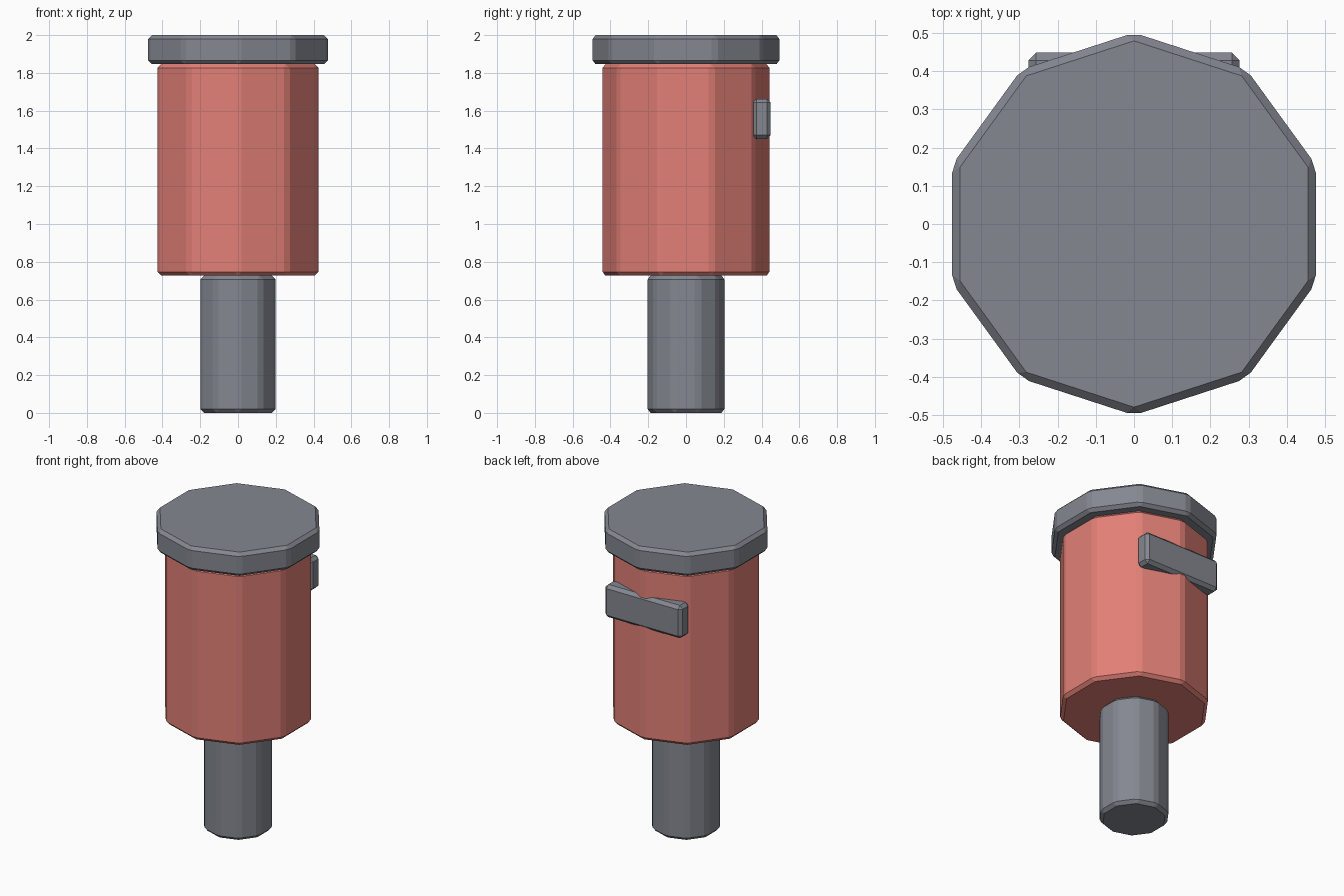
import bpy, bmesh
from math import sin, cos, tau

if "Cube" in bpy.data.objects:
    bpy.data.objects.remove(bpy.data.objects["Cube"])


def paint(name, colour):
    mat = bpy.data.materials.new(name)
    mat.diffuse_color = (*colour, 1)
    mat.use_nodes = True
    mat.node_tree.nodes["Principled BSDF"].inputs["Base Color"].default_value = mat.diffuse_color
    return mat


red = paint("red_paint", (0.76, 0.215, 0.183))
steel = paint("dark_steel", (0.23, 0.245, 0.28))


def finish(name, bm, mat):
    """Chamfer every edge and make the object."""
    bmesh.ops.recalc_face_normals(bm, faces=bm.faces)
    bmesh.ops.bevel(bm, geom=bm.edges[:], offset=0.02, segments=1,
                    profile=0.5, affect='EDGES')
    me = bpy.data.meshes.new(name)
    bm.to_mesh(me)
    bm.free()
    me.materials.append(mat)
    ob = bpy.data.objects.new(name, me)
    bpy.context.collection.objects.link(ob)
    return ob


def decagon(name, r, z0, z1, mat):
    """Ten-sided prism with corners on the y axis."""
    bm = bmesh.new()
    low, high = [[bm.verts.new((r * sin(i * tau / 10), r * cos(i * tau / 10), z))
                  for i in range(10)] for z in (z0, z1)]
    bm.faces.new(low)
    bm.faces.new(high)
    for i in range(10):
        j = (i + 1) % 10
        bm.faces.new((low[i], low[j], high[j], high[i]))
    return finish(name, bm, mat)


def box(name, centre, size, mat):
    bm = bmesh.new()
    bmesh.ops.create_cube(bm, size=1)
    bmesh.ops.scale(bm, vec=size, verts=bm.verts)
    bmesh.ops.translate(bm, vec=centre, verts=bm.verts)
    return finish(name, bm, mat)


decagon("stem", 0.209, 0, 0.727, steel)
decagon("body", 0.448, 0.727, 1.846, red)
decagon("cap", 0.5, 1.846, 2.0, steel)
# Bar across the back
box("back_bar", (0, 0.4, 1.557), (0.552, 0.096, 0.212), steel)
